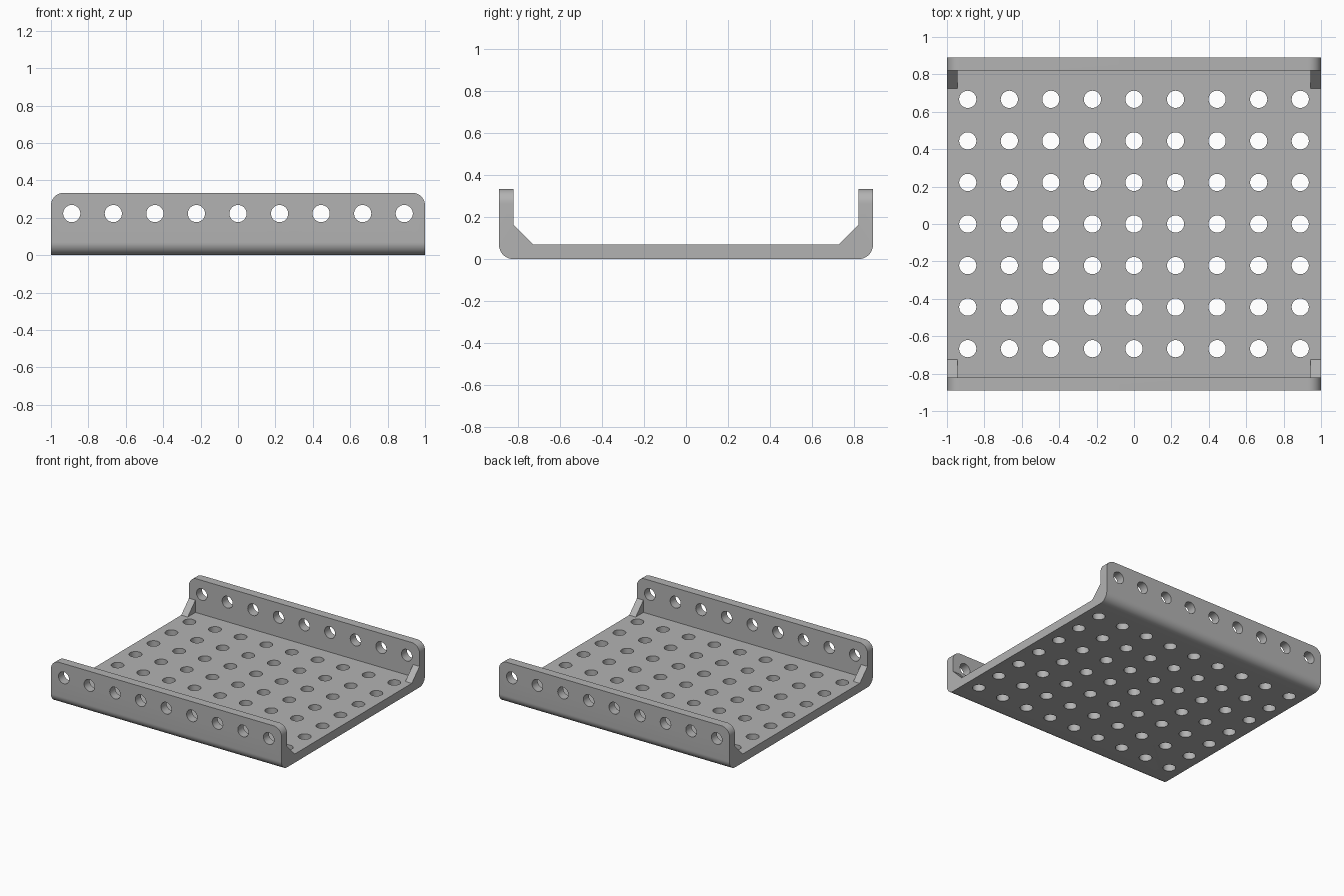
import bpy, bmesh, math
from mathutils import Matrix, Vector

if "Cube" in bpy.data.objects:
    bpy.data.objects.remove(bpy.data.objects["Cube"], do_unlink=True)

PITCH = 2 / 9                # hole spacing
HOLE_R = 0.046
HALF_X, HALF_Y, HEIGHT = 1.0, 4 * PITCH, 1.5 * PITCH
WALL = 0.068                 # plate thickness and corner radius
GUSSET, GUSSET_W = 0.096, 0.056

steel = bpy.data.materials.new("plain grey")
steel.use_nodes = True
grey = (0.45, 0.45, 0.45, 1)
steel.diffuse_color = grey
steel.node_tree.nodes["Principled BSDF"].inputs["Base Color"].default_value = grey


def make_object(name, bm):
    bmesh.ops.recalc_face_normals(bm, faces=bm.faces)
    mesh = bpy.data.meshes.new(name)
    bm.to_mesh(mesh)
    bm.free()
    mesh.materials.append(steel)
    obj = bpy.data.objects.new(name, mesh)
    bpy.context.collection.objects.link(obj)
    return obj


def cut(target, cutter):
    cutter.hide_render = True
    mod = target.modifiers.new("cut", 'BOOLEAN')
    mod.operation, mod.solver, mod.object = 'DIFFERENCE', 'EXACT', cutter
    bpy.context.view_layer.objects.active = target
    bpy.ops.object.modifier_apply(modifier=mod.name)
    bpy.data.objects.remove(cutter, do_unlink=True)


# Half of the channel section, from the floor centre round to the inner corner
inner = HALF_Y - WALL
half = []
for i in range(13):
    a = math.pi / 2 * i / 12
    half.append((inner + WALL * math.sin(a), WALL - WALL * math.cos(a)))
half += [(HALF_Y, HEIGHT), (inner, HEIGHT), (inner, WALL + GUSSET), (inner - GUSSET, WALL)]
section = half + [(-y, z) for y, z in reversed(half)]

# Channel body, extruded along x
bm = bmesh.new()
face = bm.faces.new([bm.verts.new((-HALF_X, y, z)) for y, z in section])
new = bmesh.ops.extrude_face_region(bm, geom=[face])["geom"]
bmesh.ops.translate(bm, vec=(2 * HALF_X, 0, 0),
                    verts=[v for v in new if isinstance(v, bmesh.types.BMVert)])

# Rounded upper corners of both flanges
corners = [e for e in bm.edges
           if all(v.co.z > HEIGHT - 0.001 for v in e.verts)
           and abs(e.verts[0].co.x - e.verts[1].co.x) < 0.001]
bmesh.ops.bevel(bm, geom=corners, offset=WALL, segments=10, profile=0.5, affect='EDGES')
channel = make_object("perforated_channel", bm)

# Clear the middle so gussets remain only at the ends
bm = bmesh.new()
bmesh.ops.create_cube(bm, size=1, matrix=Matrix.Translation((0, 0, WALL + 0.5))
                      @ Matrix.Diagonal((2 * (HALF_X - GUSSET_W), 2 * inner, 1, 1)))
cut(channel, make_object("middle_cutter", bm))


# Hole grid in the floor and a row through both flanges
def add_drill(bm, centre, depth, rotation=Matrix()):
    bmesh.ops.create_cone(bm, cap_ends=True, segments=32, radius1=HOLE_R, radius2=HOLE_R,
                          depth=depth, matrix=Matrix.Translation(Vector(centre)) @ rotation)


bm = bmesh.new()
for i in range(-4, 5):
    for j in range(-3, 4):
        add_drill(bm, (i * PITCH, j * PITCH, WALL / 2), 0.1)
    for side in (-1, 1):
        add_drill(bm, (i * PITCH, side * (HALF_Y - WALL / 2), PITCH), 0.1,
                  Matrix.Rotation(math.pi / 2, 4, 'X'))
cut(channel, make_object("hole_cutter", bm))

# Smooth the curves and keep the edges sharp
bpy.ops.object.select_all(action='DESELECT')
channel.select_set(True)
bpy.context.view_layer.objects.active = channel
bpy.ops.object.shade_smooth_by_angle(angle=math.radians(30))
